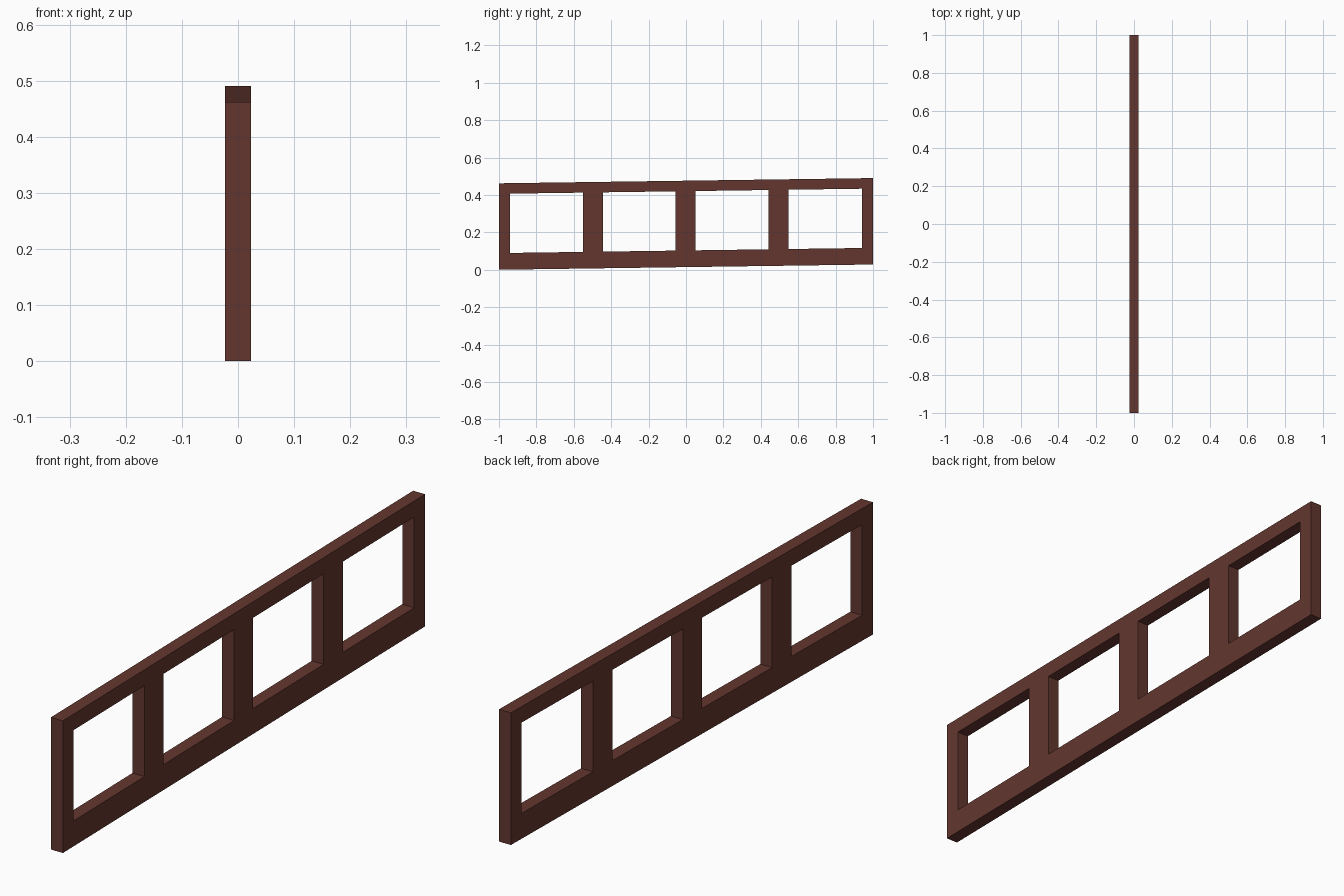
import bpy, bmesh

if "Cube" in bpy.data.objects:
    bpy.data.objects.remove(bpy.data.objects["Cube"])

SLOPE = 0.014      # rise of the panel per unit of y
HALF_X = 0.023     # half thickness

# Dark red-brown material
mat = bpy.data.materials.new("dark_red_brown")
mat.diffuse_color = (0.125, 0.037, 0.028, 1.0)
mat.use_nodes = True
mat.node_tree.nodes["Principled BSDF"].inputs["Base Color"].default_value = mat.diffuse_color

# Post edges along the length, rail edges up the height
ys = [-1.0, -0.94, -0.55, -0.443, -0.055, 0.05, 0.44, 0.547, 0.94, 1.0]
zs = [0.0, 0.089, 0.406, 0.462]

bm = bmesh.new()
grid = [[bm.verts.new((-HALF_X, y, z + SLOPE * (y + 1))) for z in zs] for y in ys]

# Fill every cell except the four window openings
for i in range(len(ys) - 1):
    for j in range(len(zs) - 1):
        if j == 1 and i % 2 == 1:
            continue
        bm.faces.new((grid[i][j], grid[i + 1][j], grid[i + 1][j + 1], grid[i][j + 1]))

# Thicken the flat frame
ext = bmesh.ops.extrude_face_region(bm, geom=bm.faces[:], use_keep_orig=True)
moved = [v for v in ext["geom"] if isinstance(v, bmesh.types.BMVert)]
bmesh.ops.translate(bm, verts=moved, vec=(2 * HALF_X, 0, 0))
bmesh.ops.recalc_face_normals(bm, faces=bm.faces[:])

mesh = bpy.data.meshes.new("window_frame")
bm.to_mesh(mesh)
bm.free()
mesh.materials.append(mat)
frame = bpy.data.objects.new("window_frame", mesh)
bpy.context.collection.objects.link(frame)
